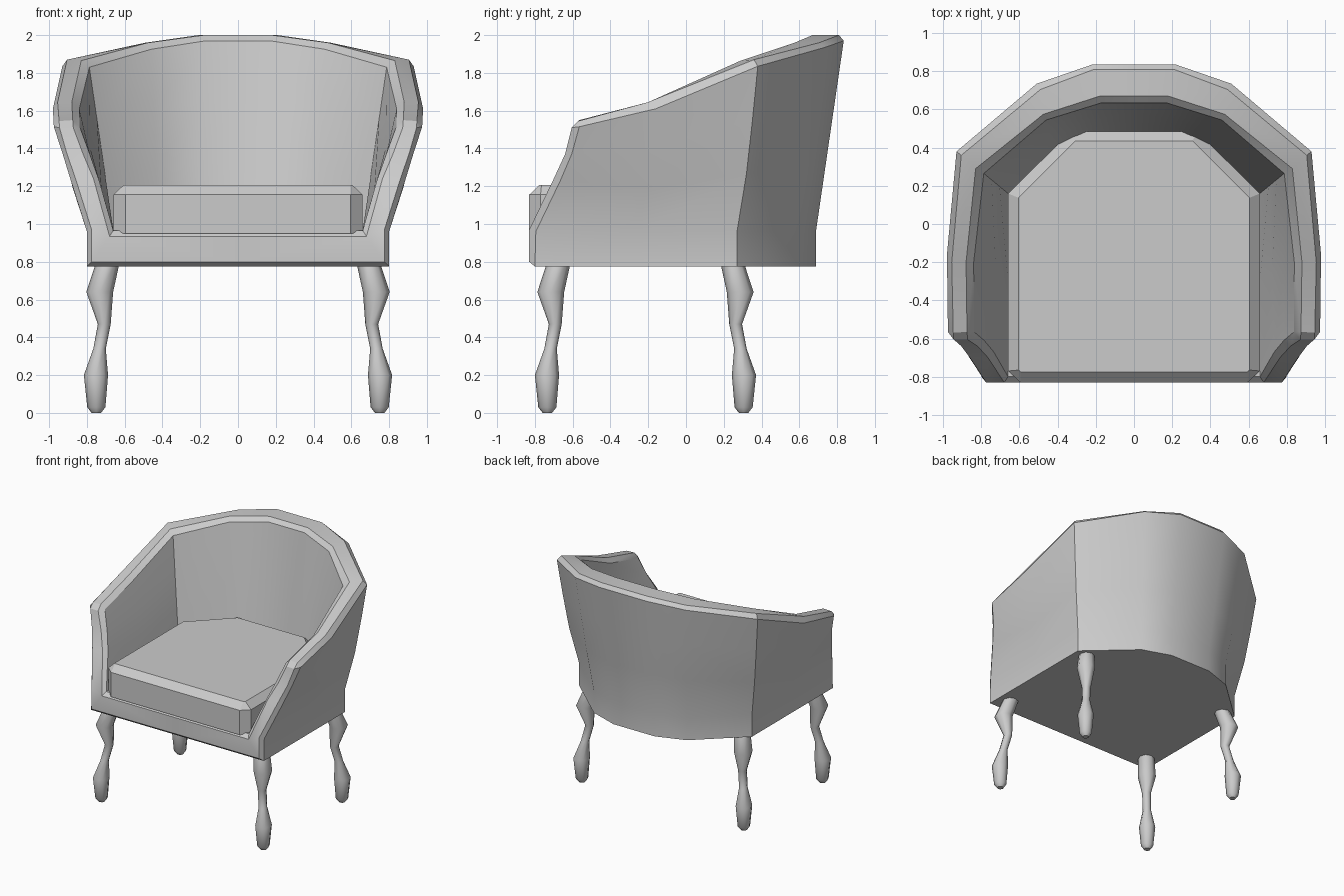
import bpy, bmesh
from math import cos, sin, pi
from mathutils import Vector as V

if "Cube" in bpy.data.objects:
    bpy.data.objects.remove(bpy.data.objects["Cube"])


def finish(name, bm, angle=35):
    bmesh.ops.remove_doubles(bm, verts=bm.verts, dist=0.0005)
    bmesh.ops.dissolve_degenerate(bm, dist=0.0001, edges=bm.edges)
    bmesh.ops.recalc_face_normals(bm, faces=bm.faces)
    me = bpy.data.meshes.new(name)
    bm.to_mesh(me)
    bm.free()
    ob = bpy.data.objects.new(name, me)
    bpy.context.collection.objects.link(ob)
    bpy.ops.object.select_all(action='DESELECT')
    ob.select_set(True)
    bpy.context.view_layer.objects.active = ob
    bpy.ops.object.shade_smooth_by_angle(angle=angle * pi / 180)
    return ob


def face(bm, pts):
    bm.faces.new([bm.verts.new(p) for p in pts])


def skin(bm, cols, closed=False):
    """Quads between neighbouring columns of points."""
    for a, b in zip(cols, cols[1:]):
        n = len(a)
        for i in range(n if closed else n - 1):
            j = (i + 1) % n
            face(bm, [a[i], b[i], b[j], a[j]])


# Rim stations from front centre round to back centre:
# outer edge, flat outer, flat inner, inner edge
rim = [[V(p) for p in s] for s in [
    [(0, -.80, .775), (0, -.83, .80), (0, -.83, .935), (0, -.80, .965)],
    [(.80, -.80, .775), (.775, -.83, .80), (.68, -.83, .935), (.66, -.80, .965)],
    [(.80, -.795, .96), (.775, -.83, .97), (.68, -.83, .935), (.66, -.80, .965)],
    [(.885, -.665, 1.23), (.86, -.70, 1.24), (.765, -.70, 1.24), (.735, -.67, 1.23)],
    [(.928, -.605, 1.37), (.905, -.64, 1.37), (.82, -.64, 1.37), (.785, -.61, 1.37)],
    [(.975, -.565, 1.515), (.945, -.605, 1.51), (.872, -.605, 1.51), (.838, -.565, 1.515)],
    [(.975, -.565, 1.515), (.947, -.57, 1.545), (.875, -.565, 1.55), (.838, -.565, 1.515)],
    [(.98, -.16, 1.61), (.955, -.20, 1.645), (.88, -.20, 1.645), (.84, -.20, 1.61)],
    [(.93, .38, 1.835), (.905, .36, 1.87), (.83, .29, 1.865), (.787, .265, 1.83)],
    [(.51, .735, 1.935), (.49, .705, 1.96), (.475, .575, 1.96), (.46, .545, 1.925)],
    [(.22, .835, 1.97), (.21, .81, 2.0), (.18, .67, 2.0), (.17, .635, 1.97)],
    [(0, .835, 1.97), (0, .81, 2.0), (0, .67, 2.0), (0, .635, 1.97)]]]
outer_base = [(.80, -.25), (.80, .27), (.43, .605), (.19, .688), (0, .688)]
inner_base = [(.66, -.30), (.66, .16), (.42, .37), (.20, .485), (0, .485)]


def wall(base, top, z, power):
    pts = []
    for t in (0, .35, .68, 1):
        h = t ** power
        pts.append(V((base[0] + (top.x - base[0]) * h,
                      base[1] + (top.y - base[1]) * h, z + (top.z - z) * t)))
    return pts


# Shell: rim, outer wall, inner wall, underside and seat deck
bm = bmesh.new()
skin(bm, rim)
outer = [[rim[i][0] for i in (1, 2, 3, 4, 6)]]
inner = [[rim[i][3] for i in (1, 3, 4, 6)]]
powers = (.85, .75, .9, 1, 1)
for s, ob_, ib, p in zip(rim[7:], outer_base, inner_base, powers):
    outer.append([V((*ob_, .775))] + wall(ob_, s[0], .96, p))
    inner.append(wall(ib, s[3], .965, 1))
skin(bm, outer)
skin(bm, inner)
face(bm, [rim[0][0]] + [c[0] for c in outer])
face(bm, [rim[0][3]] + [c[0] for c in inner])
half = bmesh.ops.duplicate(bm, geom=bm.verts[:] + bm.edges[:] + bm.faces[:])
for g in half["geom"]:
    if isinstance(g, bmesh.types.BMVert):
        g.co.x *= -1
bmesh.ops.remove_doubles(bm, verts=bm.verts, dist=0.0005)
finish("tub_shell", bm, 30)


# Seat cushion with chamfered edges
def ring(pts, z):
    return [V((x, y, z)) for x, y in pts] + [V((-x, y, z)) for x, y in reversed(pts)]


side = [(.595, -.83), (.66, -.77), (.66, .16), (.33, .485)]
top = [(.595, -.775), (.605, -.765), (.605, .137), (.307, .435)]
bm = bmesh.new()
rings = [ring(side, .95), ring(side, 1.155), ring(top, 1.207)]
skin(bm, rings, True)
face(bm, rings[0])
face(bm, rings[-1])
finish("seat_cushion", bm, 20)

# Cabriole legs: height, outward centre, radius
leg = [(0, .75, .025), (.03, .75, .048), (.2, .752, .064), (.34, .733, .033),
       (.47, .708, .034), (.64, .732, .071), (.80, .688, .062)]
for sx, hand in ((1, "right"), (-1, "left")):
    for place in ("front", "back"):
        rings = []
        for z, c, r in leg:
            y = -(c - .016) if place == "front" else c - .445
            rings.append([V((sx * c + r * cos(k * pi / 4), y + r * sin(k * pi / 4), z))
                          for k in range(8)])
        bm = bmesh.new()
        skin(bm, rings, True)
        face(bm, rings[0])
        face(bm, rings[-1])
        finish(f"{place}_{hand}_leg", bm, 50)
